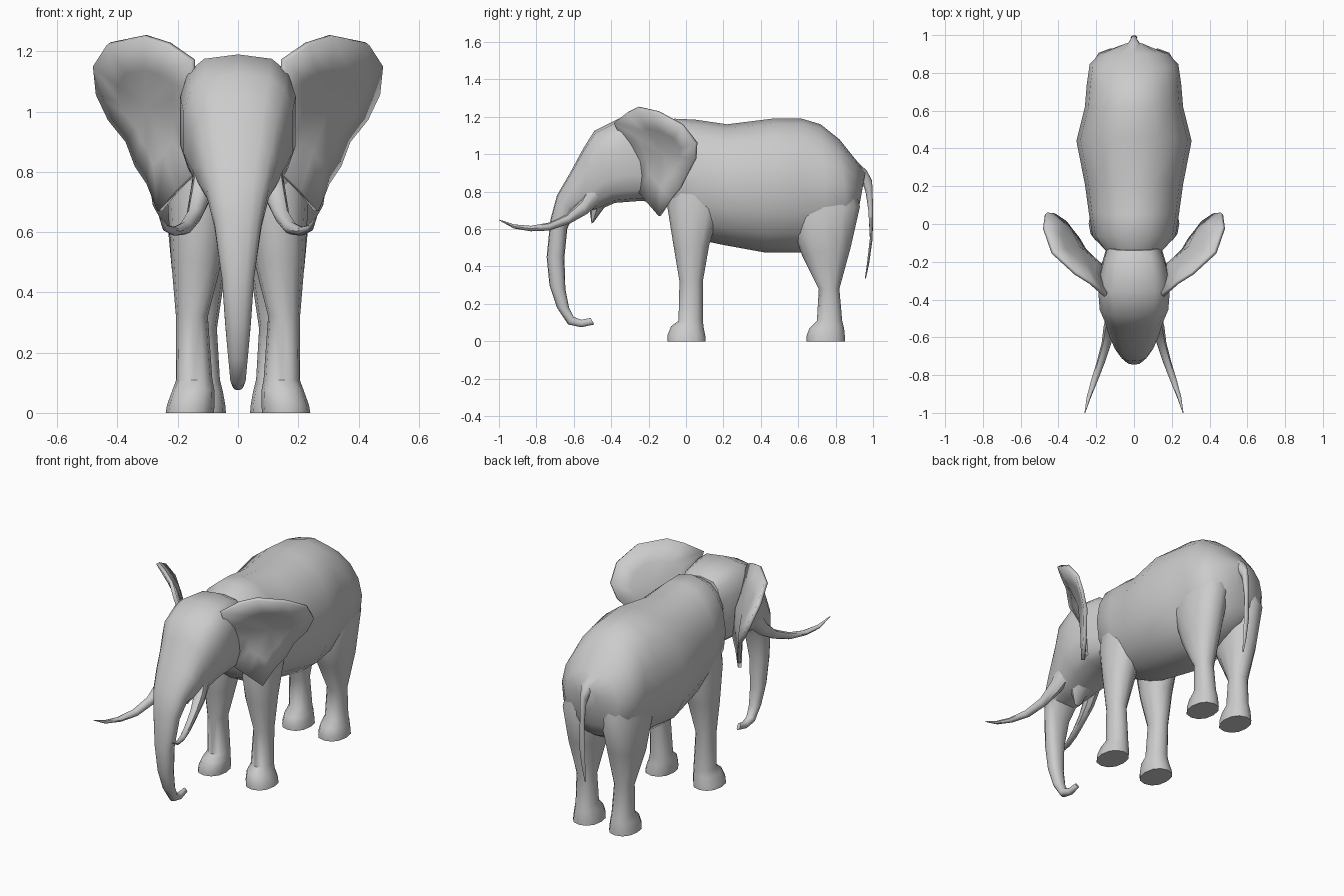
import bpy, bmesh
from math import sin, cos, pi, copysign
from mathutils import Vector


def finish(name, bm, mirror=False, thickness=0):
    bmesh.ops.recalc_face_normals(bm, faces=bm.faces)
    me = bpy.data.meshes.new(name)
    bm.to_mesh(me)
    bm.free()
    ob = bpy.data.objects.new(name, me)
    bpy.context.collection.objects.link(ob)
    bpy.ops.object.select_all(action='DESELECT')
    ob.select_set(True)
    bpy.context.view_layer.objects.active = ob
    bpy.ops.object.shade_smooth_by_angle(angle=0.8)
    if thickness:
        m = ob.modifiers.new("Thickness", 'SOLIDIFY')
        m.thickness, m.offset = thickness, 0
    if mirror:
        ob.modifiers.new("Mirror", 'MIRROR')
    return ob


def loft(name, sections, sides=12, power=(.9, .9), mirror=False):
    """Each section: edge A (y, z), opposite edge B (y, z), half width, centre x.
    Power below 1 squares the rings; it runs from the first ring to the last."""
    bm = bmesh.new()
    rings = []
    for n, (y1, z1, y2, z2, w, *cx) in enumerate(sections):
        p = power[0] + (power[1] - power[0]) * n / (len(sections) - 1)
        c = Vector((cx[0] if cx else 0, (y1 + y2) / 2, (z1 + z2) / 2))
        v = Vector((0, (y1 - y2) / 2, (z1 - z2) / 2))
        ring = []
        for i in range(sides):
            a = 2 * pi * i / sides
            s, k = [copysign(abs(t) ** p, t) for t in (sin(a), cos(a))]
            ring.append(bm.verts.new(c + v * k + Vector((w * s, 0, 0))))
        rings.append(ring)
    for r, q in zip(rings, rings[1:]):
        for i in range(sides):
            j = (i + 1) % sides
            bm.faces.new((r[i], r[j], q[j], q[i]))
    bm.faces.new(rings[0])
    bm.faces.new(rings[-1])
    return finish(name, bm, mirror)


# Barrel body from neck to rump
loft("body", [
    (-.16, 1.13, -.10, .72, .16), (-.06, 1.19, -.07, .62, .22),
    (.05, 1.185, .08, .54, .24), (.22, 1.16, .20, .515, .26),
    (.46, 1.19, .42, .475, .305), (.62, 1.19, .62, .475, .26),
    (.72, 1.16, .76, .52, .25), (.82, 1.08, .87, .58, .235),
    (.90, .98, .91, .66, .18), (.96, .91, .93, .74, .06)], sides=16, power=(.95, .95))

# Head flowing into the trunk, square at the forehead and round at the tip
loft("head_and_trunk", [
    (-.14, 1.15, -.08, .74, .14), (-.20, 1.18, -.15, .745, .16),
    (-.36, 1.19, -.25, .75, .195), (-.49, 1.125, -.38, .74, .185),
    (-.55, 1.03, -.47, .70, .155), (-.62, .90, -.54, .69, .133),
    (-.69, .78, -.60, .68, .105), (-.725, .65, -.635, .60, .08),
    (-.745, .45, -.65, .45, .055), (-.73, .30, -.645, .28, .043),
    (-.69, .18, -.625, .18, .033), (-.63, .09, -.60, .13, .026),
    (-.56, .075, -.56, .115, .020), (-.49, .09, -.51, .125, .010)],
    sides=14, power=(.6, 1))

# Lower jaw
loft("lower_jaw", [
    (-.52, .76, -.36, .78, .09), (-.515, .70, -.44, .71, .055),
    (-.505, .63, -.495, .635, .018)], sides=8)

# Tusks
loft("tusks", [
    (-.51, .86, -.45, .75, .042, .105), (-.56, .755, -.53, .68, .036, .125),
    (-.635, .68, -.62, .63, .026, .145), (-.73, .635, -.73, .592, .022, .175),
    (-.83, .617, -.83, .588, .018, .21), (-.92, .625, -.92, .603, .011, .24),
    (-1, .651, -1, .647, .002, .26)], sides=8, power=(1, 1), mirror=True)

# Legs
loft("front_legs", [
    (-.07, .98, .16, .98, .06, .13), (-.10, .72, .19, .72, .105, .13),
    (-.065, .50, .125, .52, .085, .137), (-.035, .32, .09, .32, .053, .153),
    (-.04, .11, .09, .11, .060, .145), (-.08, .08, .095, .07, .070, .148),
    (-.10, .03, .105, .02, .079, .157), (-.10, 0, .105, 0, .080, .160)], mirror=True)
loft("back_legs", [
    (.58, .92, .88, .90, .07, .12), (.55, .66, .93, .72, .115, .125),
    (.62, .46, .88, .50, .09, .13), (.71, .28, .82, .28, .055, .125),
    (.70, .11, .835, .11, .060, .12), (.66, .07, .845, .07, .070, .12),
    (.645, .03, .85, .02, .078, .12), (.645, 0, .85, 0, .080, .12)], mirror=True)

# Tail
loft("tail", [
    (.89, .98, .90, .86, .07), (.965, .915, .935, .865, .035),
    (.995, .86, .96, .80, .017), (1, .72, .975, .70, .014),
    (.998, .55, .983, .55, .018), (.98, .42, .968, .42, .012),
    (.962, .335, .956, .335, .003)], sides=8, power=(1, 1))

# Broad ears: outline with a slightly dished inner ring
outline = [
    (.15, -.38, 1.17), (.23, -.31, 1.225), (.31, -.26, 1.25), (.43, -.15, 1.225),
    (.475, -.02, 1.155), (.465, .055, 1.06), (.425, .05, .975), (.365, .01, .90),
    (.335, -.03, .82), (.295, -.08, .76), (.26, -.14, .67), (.20, -.20, .74),
    (.14, -.25, .80), (.13, -.28, .95), (.15, -.33, 1.07)]
bm = bmesh.new()
hub = Vector((.30, -.13, 1.01))
outer = [bm.verts.new(p) for p in outline]
dish = Vector((-.004, .006, 0))
inner = [bm.verts.new(hub.lerp(Vector(p), .55) + dish) for p in outline]
mid = bm.verts.new(hub + dish)
for i in range(len(outline)):
    j = (i + 1) % len(outline)
    bm.faces.new((outer[i], outer[j], inner[j], inner[i]))
    bm.faces.new((inner[i], inner[j], mid))
finish("ears", bm, mirror=True, thickness=.02)
